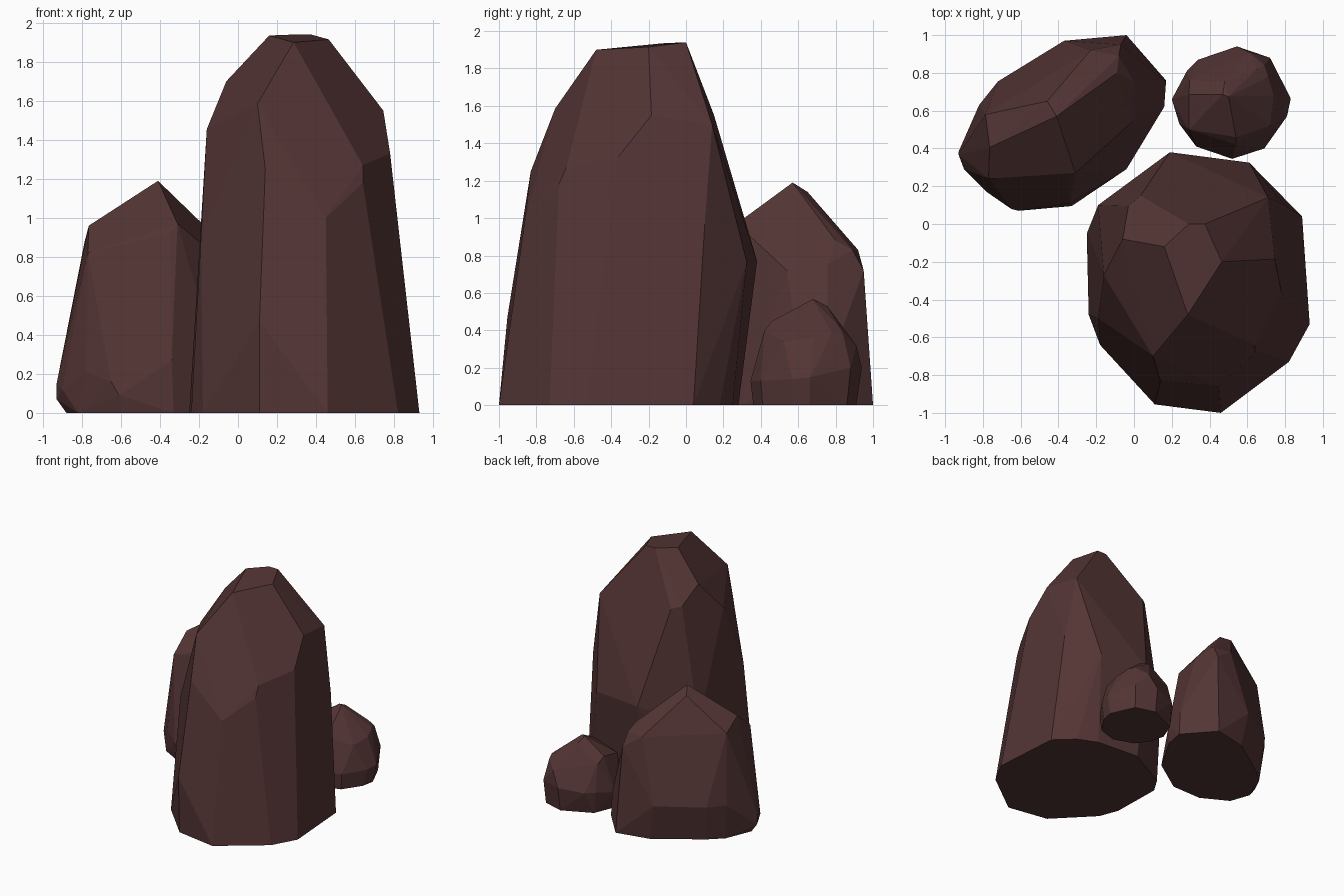
import bpy, bmesh, math

# One dark red-brown stone colour
stone = bpy.data.materials.new("dark_red_stone")
stone.diffuse_color = (0.088, 0.035, 0.035, 1)


def rock(name, base, body, crown):
    """Faceted boulder: convex hull around base outline, body corners and crown corners."""
    bm = bmesh.new()
    for x, y in base:
        bm.verts.new((x, y, 0))
    for p in body + crown:
        bm.verts.new(p)
    bmesh.ops.convex_hull(bm, input=bm.verts[:])
    bmesh.ops.delete(bm, geom=[v for v in bm.verts if not v.link_faces], context='VERTS')
    # merge nearly coplanar triangles into broad facets
    bmesh.ops.dissolve_limit(bm, angle_limit=math.radians(4),
                             verts=bm.verts[:], edges=bm.edges[:])
    bmesh.ops.recalc_face_normals(bm, faces=bm.faces[:])
    me = bpy.data.meshes.new(name)
    bm.to_mesh(me)
    bm.free()
    me.materials.append(stone)
    ob = bpy.data.objects.new(name, me)
    bpy.context.collection.objects.link(ob)
    return ob


# Tall rock at the front right
rock("tall_rock",
     base=[(.93, -.53), (.89, .04), (.74, .18), (.58, .25), (.2, .28), (-.17, .08),
           (-.25, -.05), (-.24, -.48), (-.18, -.64), (.11, -.94), (.46, -1), (.82, -.73)],
     body=[(.11, -.955, .47), (.45, -.86, 1.0), (.64, -.68, 1.18), (.64, -.64, 1.27),
           (.14, -.83, 1.25), (.78, -.36, 1.33), (.80, .10, .965), (.61, .325, .765),
           (.19, .38, .77), (-.19, .10, .6), (-.19, -.5, .9)],
     crown=[(.285, -.48, 1.90), (.16, -.12, 1.935), (.29, 0, 1.94), (.375, 0, 1.94),
            (.465, -.2, 1.915), (.10, -.70, 1.585), (.745, -.185, 1.55), (.71, .14, 1.5),
            (.035, .15, 1.55), (-.03, .095, 1.57), (-.06, -.08, 1.70), (-.16, -.27, 1.455)])

# Middle rock at the back left
rock("middle_rock",
     base=[(-.04, 1.0), (.17, .76), (.14, .6), (-.04, .29), (-.33, .095), (-.60, .09),
           (-.82, .21), (-.88, .38), (-.79, .60), (-.68, .70), (-.32, .94)],
     body=[(-.34, .11, .27), (-.61, .07, .09), (-.65, .08, .16), (-.78, .17, .21),
           (-.90, .29, .12), (-.93, .37, .15), (-.93, .38, .07), (-.82, .63, .3),
           (-.72, .755, .3), (-.37, .97, .3), (.16, .62, .15), (.16, .76, .2)],
     crown=[(-.41, .57, 1.19), (-.46, .65, 1.14), (-.765, .405, .96), (-.786, .58, .88),
            (-.77, .24, .82), (-.35, .25, .92), (-.31, .27, .97), (-.23, .92, .83),
            (-.08, .89, .83), (-.09, .80, .88), (0, .755, .75), (-.01, .54, .72),
            (-.07, .95, .72)])

# Small rock at the back right
rock("small_rock",
     base=[(.24, .65), (.30, .80), (.54, .91), (.71, .86), (.80, .66), (.78, .56),
           (.68, .41), (.52, .36), (.35, .42), (.27, .53)],
     body=[(.20, .66, .15), (.28, .81, .18), (.34, .87, .18), (.545, .94, .20),
           (.72, .88, .2), (.83, .665, .15), (.81, .57, .14), (.69, .40, .13),
           (.52, .345, .13), (.33, .41, .15), (.24, .53, .18)],
     crown=[(.47, .685, .565), (.50, .675, .565), (.48, .755, .53), (.295, .76, .40),
            (.29, .685, .44), (.65, .82, .42), (.61, .91, .32), (.69, .84, .38),
            (.71, .78, .39), (.74, .68, .36), (.29, .50, .40), (.54, .46, .45),
            (.72, .52, .34), (.54, .42, .40)])
